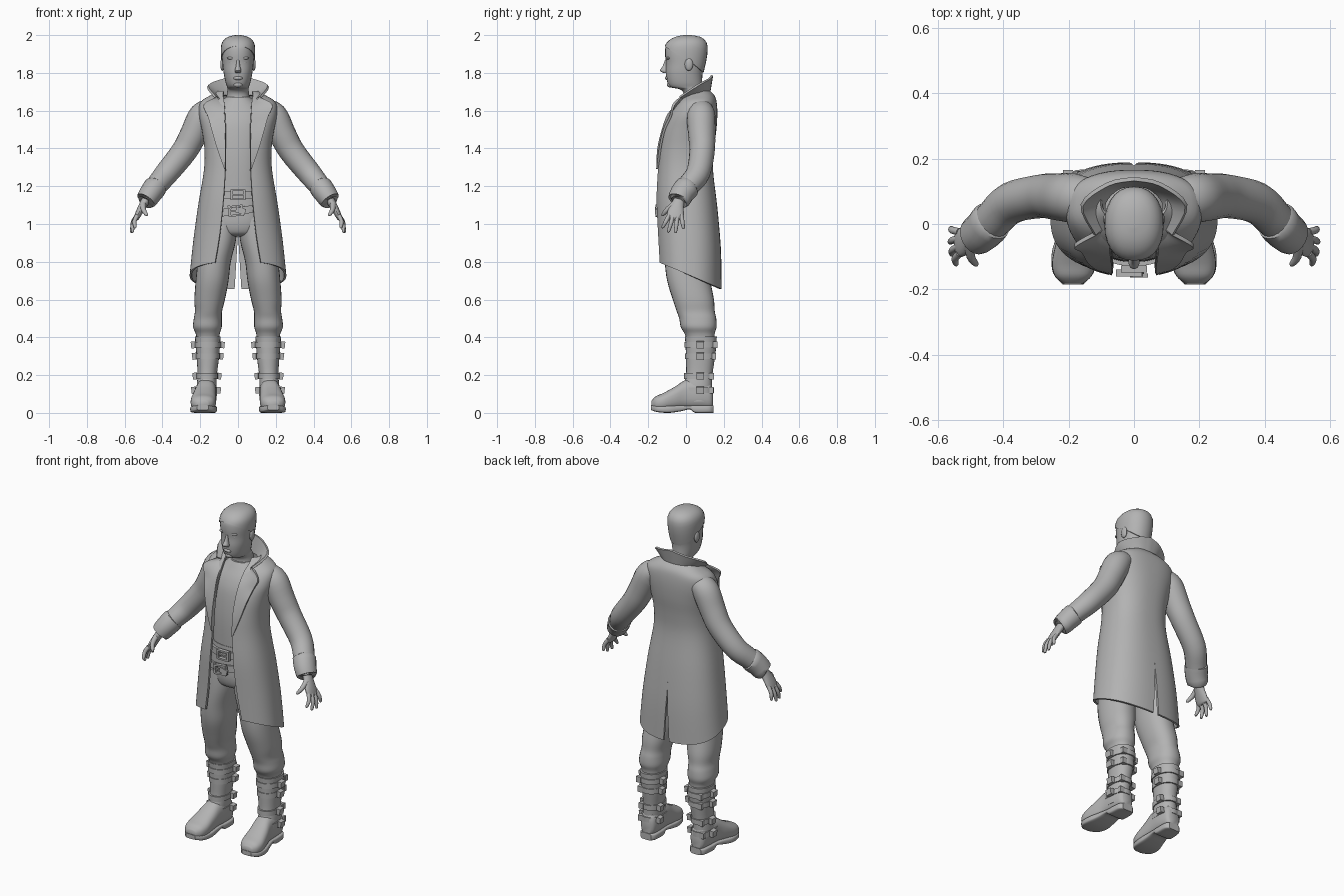
import bpy, bmesh, math
from mathutils import Vector, Matrix

grey = bpy.data.materials.new("plain grey")
grey.diffuse_color = (0.45, 0.45, 0.45, 1)


def finish(name, bm, mirror=False, thick=0):
    bmesh.ops.recalc_face_normals(bm, faces=bm.faces)
    me = bpy.data.meshes.new(name)
    bm.to_mesh(me)
    bm.free()
    me.materials.append(grey)
    ob = bpy.data.objects.new(name, me)
    bpy.context.collection.objects.link(ob)
    if mirror:
        ob.modifiers.new("mirror", 'MIRROR')
    if thick:
        s = ob.modifiers.new("thickness", 'SOLIDIFY')
        s.thickness, s.offset = thick, 0
    return ob


def spline(p, n=4):
    """Catmull-Rom through tuples of numbers."""
    out = []
    for i in range(len(p) - 1):
        a, b, c, d = p[max(i - 1, 0)], p[i], p[i + 1], p[min(i + 2, len(p) - 1)]
        for k in range(n):
            t = k / n
            out.append(tuple(.5 * (2 * q + (r - o) * t + (2 * o - 5 * q + 4 * r - s) * t * t
                             + (3 * q - o - 3 * r + s) * t ** 3) for o, q, r, s in zip(a, b, c, d)))
    return out + [tuple(p[-1])]


def loft(name, rings, closed=True, mirror=False, thick=0):
    bm = bmesh.new()
    vs = [[bm.verts.new(p) for p in r] for r in rings]
    n = len(vs[0])
    for a, b in zip(vs, vs[1:]):
        for i in range(n if closed else n - 1):
            j = (i + 1) % n
            bm.faces.new((a[i], a[j], b[j], b[i]))
    if closed:
        bm.faces.new(vs[0])
        bm.faces.new(vs[-1])
    return finish(name, bm, mirror, thick)


def powr(v, p):
    return math.copysign(abs(v) ** p, v)


def oval(w, h, n=28, p=.9):
    return [(w * powr(math.sin(2 * math.pi * i / n), p),
             -h * powr(math.cos(2 * math.pi * i / n), p)) for i in range(n)]


def ring(z, cx, w, yf, yb, p=.9):
    return [(cx + x, (yf + yb) / 2 + y, z) for x, y in oval(w, (yb - yf) / 2, p=p)]


def stack(name, rows, mirror=False, p=.9):
    """Horizontal sections: z, centre x, half width, front y, back y."""
    return loft(name, [ring(*r, p=p) for r in spline(rows)], mirror=mirror)


def along_y(name, rows, p):
    """Upright sections: y, centre x, half width, bottom z, top z."""
    return loft(name, [[(cx + x, y, (b + t) / 2 + z) for x, z in oval(w, (t - b) / 2, p=p)]
                       for y, cx, w, b, t in spline(rows)], mirror=True)


def tube(name, rows, n=4):
    """Path of x, y, z, radius towards y, other radius."""
    pts = spline(rows, n)
    rings = []
    for i, q in enumerate(pts):
        d = (Vector(pts[min(i + 1, len(pts) - 1)][:3]) - Vector(pts[max(i - 1, 0)][:3])).normalized()
        u = Vector((0, 1, 0))
        u = (u - d * u.dot(d)).normalized()
        v = d.cross(u)
        rings.append([Vector(q[:3]) + u * a + v * b for a, b in oval(q[3], q[4], 20, 1)])
    return loft(name, rings, mirror=True)


def box(name, c, s, tilt=0, mirror=False):
    bm = bmesh.new()
    m = Matrix.Translation(c) @ Matrix.Rotation(tilt, 4, 'Y') @ Matrix.Diagonal((*s, 1))
    bmesh.ops.create_cube(bm, size=1, matrix=m)
    return finish(name, bm, mirror)


def ball(name, c, s, mirror=False):
    bm = bmesh.new()
    bmesh.ops.create_uvsphere(bm, u_segments=16, v_segments=10, radius=1,
                              matrix=Matrix.Translation(c) @ Matrix.Diagonal((*s, 1)))
    return finish(name, bm, mirror)


# Head and neck
head = [(1.62, 0, .07, -.02, .12), (1.68, 0, .06, -.01, .105), (1.712, 0, .056, -.03, .095),
        (1.724, 0, .057, -.082, .09), (1.75, 0, .066, -.099, .086), (1.80, 0, .076, -.107, .088),
        (1.85, 0, .082, -.106, .1), (1.90, 0, .086, -.111, .108), (1.94, 0, .084, -.107, .107),
        (1.965, 0, .07, -.085, .092), (1.98, 0, .045, -.05, .065), (1.986, 0, .012, -.01, .025)]
stack("head", head, p=.92)
stack("nose", [(1.868, 0, .007, -.112, -.09), (1.835, 0, .011, -.124, -.09),
               (1.813, 0, .017, -.138, -.09), (1.8, 0, .014, -.12, -.09)])
ball("lips", (0, -.1, 1.772), (.024, .012, .01))
ball("chin", (0, -.083, 1.738), (.025, .018, .016))
ball("eye", (.032, -.087, 1.855), (.014, .012, .009), True)
ball("brow", (.034, -.092, 1.878), (.024, .013, .008), True)
ball("ear", (.083, .015, 1.845), (.011, .022, .034), True)


# Hair cap that follows the head with a slanted hairline
def head_at(z):
    d = spline(head, 8)
    for a, b in zip(d, d[1:]):
        if a[0] <= z <= b[0]:
            t = (z - a[0]) / (b[0] - a[0])
            return [q + (r - q) * t for q, r in zip(a, b)]
    return d[-1]


hair = []
for j in range(-1, 11):
    f = math.sin(max(j, 0) / 10 * math.pi / 2)
    row = []
    for i in range(28):
        zb = 1.872 + .07 * math.cos(2 * math.pi * i / 28)
        z = zb + (1.986 - zb) * f
        x, y, _ = ring(*head_at(z), p=.92)[i]
        k = .95 if j < 0 else 1.055
        row.append((x * k, y * k, z + .014 * f))
    hair.append(row)
loft("hair", hair)

# Shirt and trousers
stack("shirt", [(1.672, 0, .062, -.02, .11), (1.64, 0, .1, -.04, .12), (1.58, 0, .15, -.075, .13),
                (1.5, 0, .155, -.1, .13), (1.35, 0, .14, -.115, .11), (1.17, 0, .14, -.113, .11)])
stack("hips", [(1.2, 0, .14, -.116, .11), (1.08, 0, .155, -.118, .12), (1.0, 0, .16, -.117, .125),
               (.95, 0, .13, -.1, .11), (.935, 0, .07, -.06, .08)])
stack("trouser_leg", [(1.03, .08, .075, -.11, .12), (.92, .096, .086, -.114, .125),
                      (.8, .125, .087, -.112, .125), (.7, .137, .087, -.1, .13),
                      (.6, .15, .081, -.07, .148), (.54, .156, .072, -.05, .152),
                      (.5, .16, .074, -.036, .16), (.455, .162, .076, -.028, .162),
                      (.42, .16, .064, -.008, .152), (.38, .16, .058, .005, .15)], mirror=True)

# Belts with buckle frames
for z, slope, y, bx in ((1.155, 0, -.138, 0), (1.07, .12, -.15, -.012)):
    loft("belt", [[(x, yy, zz + slope * x) for x, yy, zz in ring(z + dz, 0, .152 + g, -.12 - g, .125 + g)]
                  for dz, g in ((-.02, 0), (-.02, .009), (.02, .009), (.02, 0))])
    for sx in (-1, 1):
        box("buckle_side", (bx + sx * .034, y, z), (.012, .022, .055), -slope)
        box("buckle_bar", (bx, y, z + sx * .024), (.075, .022, .01), -slope)
    box("buckle_prong", (bx, y, z), (.07, .014, .008), -slope)
box("belt_tail", (.015, -.158, 1.07), (.05, .012, .03), .25)

# Boots
stack("boot_shaft", [(.405, .16, .068, -.006, .163), (.35, .16, .064, -.002, .16),
                     (.28, .16, .058, 0, .151), (.2, .163, .051, .0, .14),
                     (.14, .167, .052, -.015, .138), (.06, .17, .05, -.02, .135)], mirror=True)
along_y("boot_foot", [(.142, .166, .03, .03, .13), (.125, .166, .046, .02, .16), (.07, .167, .055, .02, .18),
                      (0, .17, .055, .02, .175), (-.06, .178, .062, .015, .138),
                      (-.12, .184, .067, .01, .105), (-.16, .186, .056, .015, .088),
                      (-.182, .187, .03, .025, .065)], .8)
along_y("boot_sole", [(.145, .166, .035, 0, .04), (.12, .166, .052, 0, .04), (.05, .168, .055, 0, .04),
                      (.02, .17, .053, .018, .04), (-.03, .175, .06, .008, .04), (-.09, .182, .07, 0, .038),
                      (-.15, .186, .062, .004, .038), (-.186, .187, .03, .015, .042)], .4)
for z, cx, w, yf, yb in ((.36, .16, .07, -.008, .167), (.3, .16, .064, -.005, .16),
                         (.195, .164, .057, -.01, .148), (.12, .169, .059, -.03, .147)):
    loft("boot_strap", [ring(z + dz, cx, w - g, yf + g, yb - g)
                        for dz, g in ((-.015, .012), (-.015, 0), (.015, 0), (.015, .012))], mirror=True)
    box("boot_buckle_outer", (cx + w + .006, .075, z), (.026, .04, .036), .12, True)
    box("boot_buckle_inner", (cx - w - .006, .1, z), (.026, .035, .034), -.12, True)
    box("boot_buckle_back", (cx + w * .6, yb - .012, z), (.03, .022, .034), 0, True)

# Coat body: z, front edge x, half width, front y, back y
P = .82
coat = [(.80, .12, .25, -.145, .183), (.95, .095, .23, -.15, .178), (1.13, .076, .2, -.156, .155),
        (1.29, .066, .174, -.148, .137), (1.4, .065, .172, -.14, .142), (1.5, .065, .186, -.122, .155),
        (1.58, .068, .202, -.088, .16), (1.64, .072, .195, -.045, .157), (1.675, .078, .145, -.01, .147),
        (1.70, .075, .1, .01, .125)]
rows = []
for z, xf, a, yf, yb in spline(coat):
    gap = .018 * max(0, 1 - z) / .2                      # back slit
    t0 = math.asin((xf / a) ** (1 / P))
    t1 = math.pi - math.asin((gap / a) ** (1 / P))
    row = []
    for i in range(29):
        t = t0 + (t1 - t0) * i / 28
        y = (yf + yb) / 2 - (yb - yf) / 2 * powr(math.cos(t), P)
        x = a * max(math.sin(t), 0) ** P
        drop = .145 * (y + .145) / .33 * min(1, max(0, (1.1 - z) / .3))   # hem falls to the back
        row.append((x if x > 1e-4 else 0, y, z - drop))
    rows.append(row)
loft("coat_body", rows, closed=False, mirror=True, thick=.012)


# Collar and lapels: strips between an inner and an outer edge
def strip(name, pairs, n):
    loft(name, [[Vector(p[:3]).lerp(Vector(p[3:]), k / 4) for k in range(5)]
                for p in spline(pairs, n)], closed=False, mirror=True, thick=.012)


strip("collar", [(0, .12, 1.68, 0, .138, 1.787), (.05, .11, 1.68, .08, .122, 1.768),
                 (.09, .065, 1.675, .16, .057, 1.732), (.084, 0, 1.65, .12, -.033, 1.672)], 4)
strip("lapel", [(.082, -.0, 1.655, .12, -.03, 1.67), (.078, -.045, 1.63, .182, -.066, 1.63),
                (.072, -.092, 1.58, .16, -.082, 1.57), (.068, -.122, 1.5, .14, -.115, 1.5),
                (.066, -.146, 1.4, .11, -.137, 1.4), (.066, -.152, 1.29, .07, -.15, 1.29)], 4)

# Sleeves and cuffs
tube("sleeve", [(.13, .08, 1.605, .06, .055), (.185, .08, 1.575, .075, .074), (.235, .083, 1.475, .072, .072),
                (.285, .085, 1.385, .067, .068), (.375, .065, 1.272, .064, .063),
                (.43, .015, 1.205, .06, .057), (.468, -.025, 1.155, .055, .052)])
tube("cuff", [(.436, .01, 1.198, .05, .05), (.437, .009, 1.197, .066, .062), (.462, -.02, 1.162, .064, .06),
              (.487, -.038, 1.125, .059, .054), (.488, -.039, 1.124, .04, .04)], 2)

# Hands
tube("palm", [(.48, -.033, 1.14, .028, .024), (.503, -.045, 1.10, .034, .021), (.524, -.055, 1.06, .044, .018),
              (.538, -.057, 1.03, .042, .014), (.541, -.057, 1.02, .03, .007)])
for y0, tip in ((-.09, (.545, -.122, .985)), (-.068, (.558, -.092, .962)),
                (-.045, (.563, -.055, .96)), (-.024, (.56, -.014, .98))):
    m = (.548 if tip[0] < .55 else .556, (y0 + tip[1]) / 2, (1.035 + tip[2]) / 2 + .004)
    tube("finger", [(.534, y0, 1.045, .011, .012), (*m, .011, .011), (*tip, .008, .008),
                    (tip[0], tip[1], tip[2] - .007, .003, .003)])
tube("thumb", [(.503, -.065, 1.105, .015, .016), (.5, -.1, 1.075, .013, .013),
               (.485, -.122, 1.05, .009, .009), (.482, -.127, 1.043, .003, .003)])

# Apply modifiers and smooth the curved surfaces
bpy.ops.object.select_all(action='SELECT')
bpy.context.view_layer.objects.active = bpy.data.objects["head"]
bpy.ops.object.convert(target='MESH')
bpy.ops.object.shade_smooth_by_angle(angle=math.radians(40))
